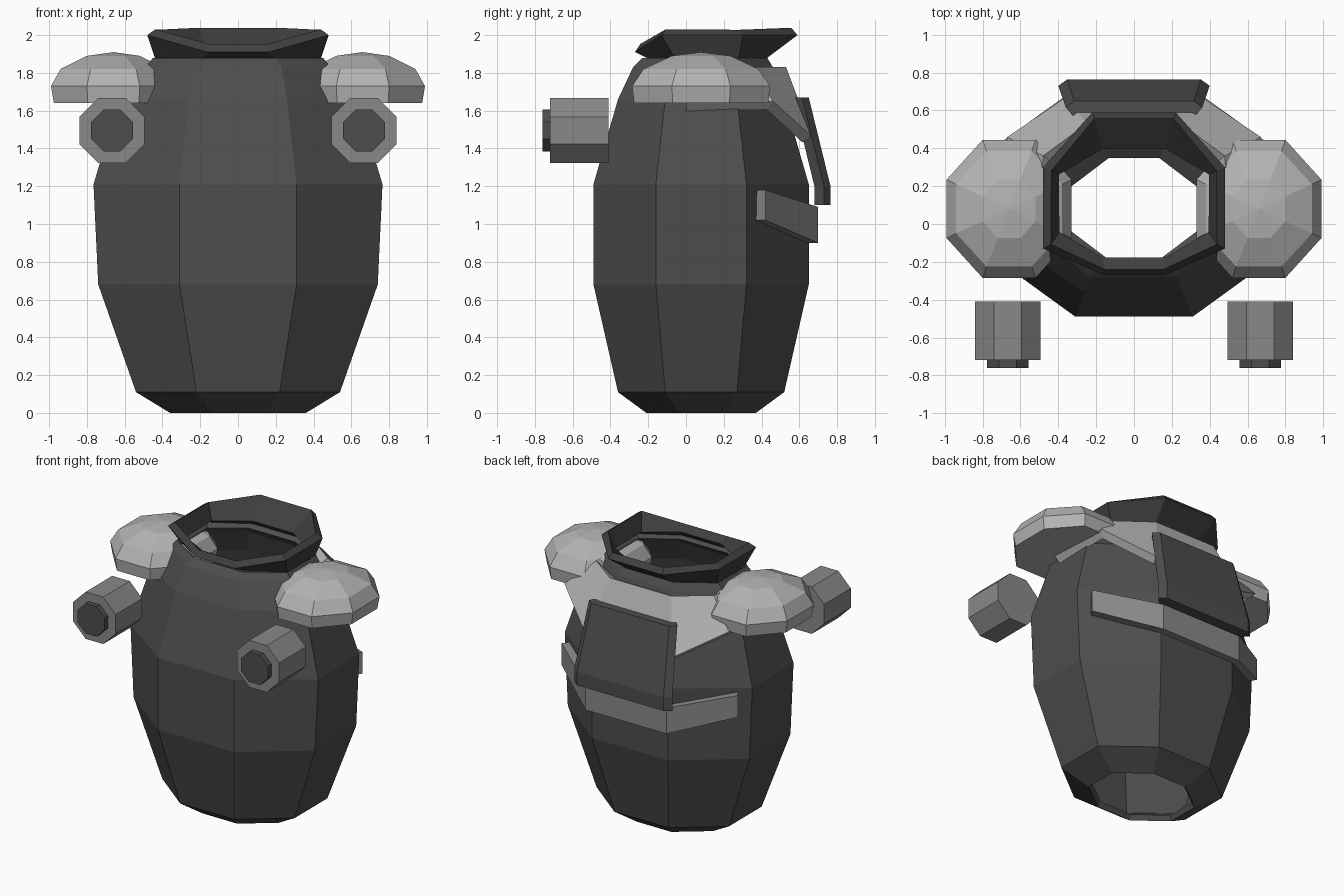
import bpy, math

if "Cube" in bpy.data.objects:
    bpy.data.objects.remove(bpy.data.objects["Cube"])


def material(name, v):
    m = bpy.data.materials.new(name)
    m.diffuse_color = (v, v, v, 1)
    m.use_nodes = True
    m.node_tree.nodes["Principled BSDF"].inputs["Base Color"].default_value = m.diffuse_color
    return m


DARK = material("dark_cloth", 0.075)
COLLAR = material("collar_cloth", 0.05)
MID = material("mid_grey", 0.25)
LIGHT = material("light_grey", 0.45)


def make(name, verts, faces, mat, thickness=0):
    me = bpy.data.meshes.new(name)
    me.from_pydata(verts, [], faces)
    me.update()
    me.materials.append(mat)
    ob = bpy.data.objects.new(name, me)
    bpy.context.collection.objects.link(ob)
    if thickness:
        s = ob.modifiers.new("thickness", 'SOLIDIFY')
        s.thickness, s.offset, s.use_even_offset = thickness, -1, True
    return ob


def octagon(z, hx, hy, fx, fy, cx=0, cy=0.08):
    """Octagon with half sizes hx, hy and half flats fx, fy."""
    p = [(hx, -fy), (hx, fy), (fx, hy), (-fx, hy),
         (-hx, fy), (-hx, -fy), (-fx, -hy), (fx, -hy)]
    return [(cx + x, cy + y, z) for x, y in p]


def loft(name, rings, mat, thickness=0, closed=True, caps=False, apex=None):
    """Join rows of points with quads, lower row first."""
    n = len(rings[0])
    verts = [v for r in rings for v in r]
    faces = []
    for k in range(len(rings) - 1):
        for i in range(n if closed else n - 1):
            a, b = k * n + i, k * n + (i + 1) % n
            faces.append((a, b, b + n, a + n))
    last = (len(rings) - 1) * n
    if caps:
        faces.append(tuple(reversed(range(n))))
        if apex:
            verts.append(apex)
            faces += [(last + i, last + (i + 1) % n, len(verts) - 1) for i in range(n)]
        else:
            faces.append(tuple(range(last, last + n)))
    return make(name, verts, faces, mat, thickness)


def mirrored(half):
    return half + [(-x, y, z) for x, y, z in reversed(half)]


# Hollow vest body, open at neck and waist
loft("vest_body", [
    octagon(0.00, 0.36, 0.29, 0.14, 0.12),
    octagon(0.11, 0.54, 0.44, 0.22, 0.19),
    octagon(0.68, 0.74, 0.57, 0.31, 0.24),
    octagon(1.21, 0.765, 0.57, 0.31, 0.24),
    octagon(1.66, 0.63, 0.44, 0.26, 0.19),
    octagon(1.83, 0.49, 0.37, 0.23, 0.17, cy=0.09),
    octagon(1.88, 0.45, 0.33, 0.20, 0.17, cy=0.10),
], DARK, 0.04)

# Flared collar, lower at the front
rim = [(0.48, -0.13, 2.0), (0.48, 0.30, 2.0), (0.22, 0.59, 2.0), (-0.22, 0.59, 2.0),
       (-0.48, 0.30, 2.0), (-0.48, -0.13, 2.0), (-0.16, -0.27, 1.91), (0.16, -0.27, 1.91)]
loft("collar", [octagon(1.88, 0.44, 0.32, 0.18, 0.17, cy=0.11), rim], COLLAR, 0.05)

# Shoulder domes and the barrels in front of them
for side, s in (("right", 1), ("left", -1)):
    cx = 0.66 * s
    loft(side + "_shoulder_pad", [
        octagon(1.64, 0.315, 0.355, 0.135, 0.15, cx),
        octagon(1.73, 0.33, 0.365, 0.14, 0.155, cx),
        octagon(1.82, 0.28, 0.305, 0.12, 0.13, cx),
        octagon(1.89, 0.14, 0.155, 0.06, 0.065, cx),
    ], LIGHT, caps=True, apex=(cx, 0.08, 1.91))
    for part, apothem, y0, y1, mat in (("barrel", 0.173, -0.72, -0.41, MID),
                                       ("barrel_lens", 0.11, -0.76, -0.715, DARK)):
        bpy.ops.mesh.primitive_cylinder_add(
            vertices=8, radius=apothem / math.cos(math.pi / 8), depth=y1 - y0,
            location=(0.667 * s, (y0 + y1) / 2, 1.495),
            rotation=(math.pi / 2, math.pi / 8, 0))
        ob = bpy.context.object
        ob.name = side + "_" + part
        ob.data.materials.append(mat)

# Back yoke running from shoulder to shoulder
loft("back_yoke", [
    mirrored([(0.69, 0.0, 1.64), (0.67, 0.46, 1.65), (0.36, 0.67, 1.46)]),
    mirrored([(0.50, 0.05, 1.83), (0.48, 0.36, 1.83), (0.25, 0.53, 1.83)]),
], LIGHT, 0.06, closed=False)

# Strap round the back
loft("back_strap", [
    mirrored([(0.72, 0.42, 1.02), (0.33, 0.70, 0.90)]),
    mirrored([(0.72, 0.42, 1.18), (0.33, 0.70, 1.09)]),
], MID, 0.06, closed=False)


# Tilted back plate with chamfered sides
def plate_row(z, y, w):
    return [(w * 0.88, y - 0.085, z), (w, y - 0.035, z), (w * 0.88, y, z),
            (-w * 0.88, y, z), (-w, y - 0.035, z), (-w * 0.88, y - 0.085, z)]


loft("back_plate", [plate_row(1.10, 0.765, 0.40), plate_row(1.20, 0.765, 0.40),
                    plate_row(1.67, 0.65, 0.36)], DARK, caps=True)
